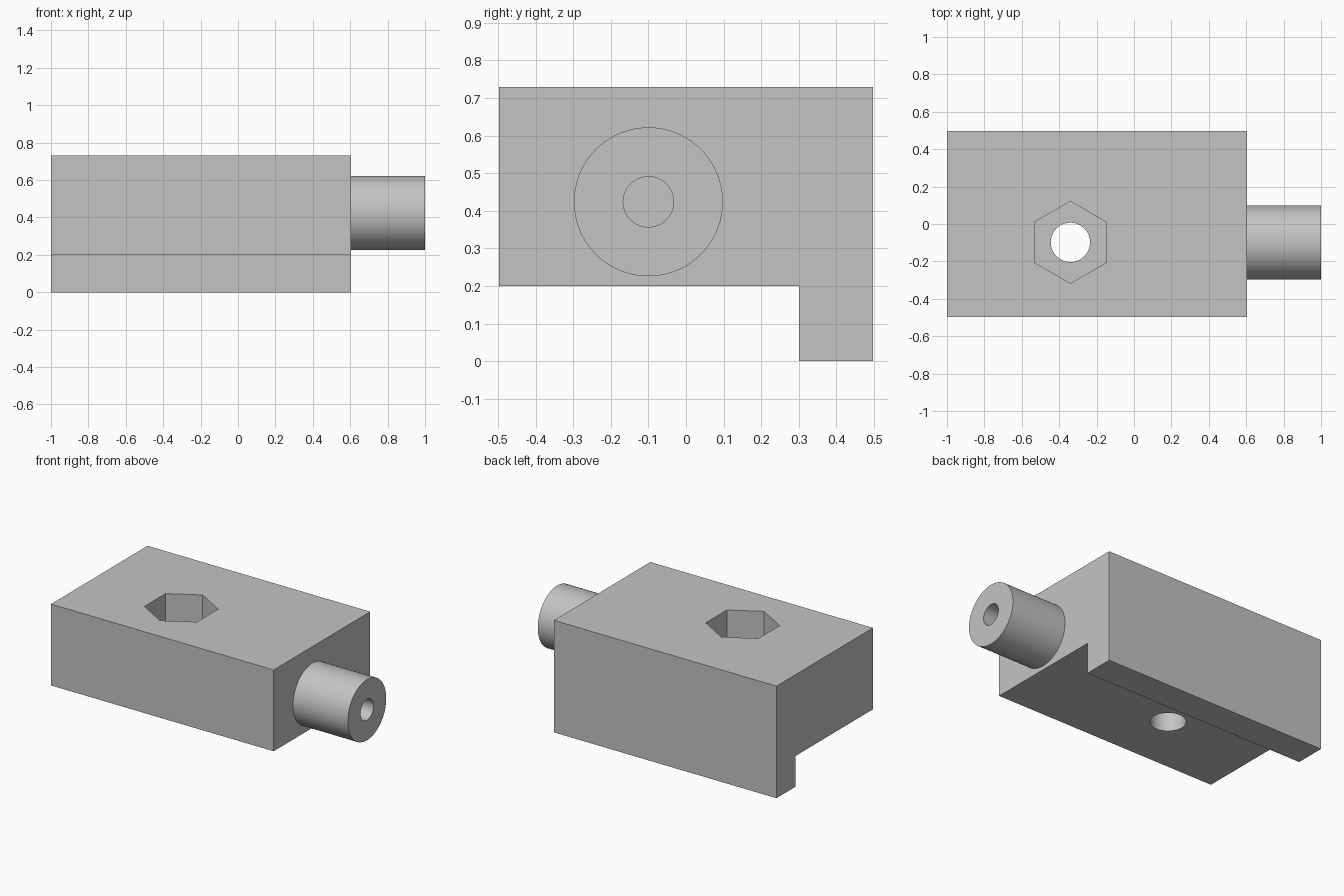
import bpy
import bmesh
import math

cube = bpy.data.objects.get("Cube")
if cube:
    bpy.data.objects.remove(cube, do_unlink=True)

# Single grey material
GREY = (0.55, 0.55, 0.55, 1)
grey = bpy.data.materials.new("plain grey")
grey.use_nodes = True
grey.diffuse_color = GREY
grey.node_tree.nodes["Principled BSDF"].inputs["Base Color"].default_value = GREY

# Shared dimensions
LEFT, FACE, TIP = -1.0, 0.605, 1.0
HALF_Y, TOP, LEDGE, LIP_Y = 0.497, 0.73, 0.2, 0.3
BOLT = (-0.34, -0.098)
PEG_Y, PEG_Z = -0.1, 0.424


def cylinder(name, radius, start, end, centre, axis="Z", sides=96):
    """Cylinder from start to end along X or Z, centred on the other two axes."""
    mid = (start + end) / 2
    along_x = axis == "X"
    bpy.ops.mesh.primitive_cylinder_add(
        vertices=sides, radius=radius, depth=end - start,
        location=(mid, *centre) if along_x else (*centre, mid),
        rotation=(0, math.pi / 2 if along_x else 0, 0))
    obj = bpy.context.object
    obj.name = name
    obj.data.materials.append(grey)
    return obj


def combine(target, tool, operation):
    """Apply a boolean and remove its tool."""
    tool.hide_render = True
    mod = target.modifiers.new(tool.name, "BOOLEAN")
    mod.operation = operation
    mod.solver = "EXACT"
    mod.object = tool
    bpy.context.view_layer.objects.active = target
    bpy.ops.object.modifier_apply(modifier=mod.name)
    bpy.data.objects.remove(tool, do_unlink=True)


# Block with hanging lip along the back, extruded from its end profile
profile = [(-HALF_Y, LEDGE), (LIP_Y, LEDGE), (LIP_Y, 0),
           (HALF_Y, 0), (HALF_Y, TOP), (-HALF_Y, TOP)]
bm = bmesh.new()
end_face = bm.faces.new([bm.verts.new((LEFT, y, z)) for y, z in profile])
extruded = bmesh.ops.extrude_face_region(bm, geom=[end_face])["geom"]
bmesh.ops.translate(bm, vec=(FACE - LEFT, 0, 0),
                    verts=[v for v in extruded if isinstance(v, bmesh.types.BMVert)])
bmesh.ops.recalc_face_normals(bm, faces=bm.faces)
mesh = bpy.data.meshes.new("mounting_block")
bm.to_mesh(mesh)
bm.free()
mesh.materials.append(grey)
block = bpy.data.objects.new("mounting_block", mesh)
bpy.context.collection.objects.link(block)

# Round peg on the side, with a blind bore
peg = (PEG_Y, PEG_Z)
combine(block, cylinder("peg", 0.198, FACE - 0.1, TIP, peg, "X"), "UNION")
combine(block, cylinder("peg_bore", 0.067, FACE - 0.02, TIP + 0.1, peg, "X"), "DIFFERENCE")

# Hexagonal nut pocket and the bolt hole through its floor
combine(block, cylinder("nut_pocket", 0.219, TOP - 0.27, TOP + 0.1, BOLT, sides=6), "DIFFERENCE")
combine(block, cylinder("bolt_hole", 0.105, -0.1, TOP + 0.1, BOLT), "DIFFERENCE")

# Smooth round walls, crisp edges
bpy.ops.object.select_all(action="DESELECT")
block.select_set(True)
bpy.context.view_layer.objects.active = block
bpy.ops.object.shade_smooth_by_angle(angle=math.radians(30))
